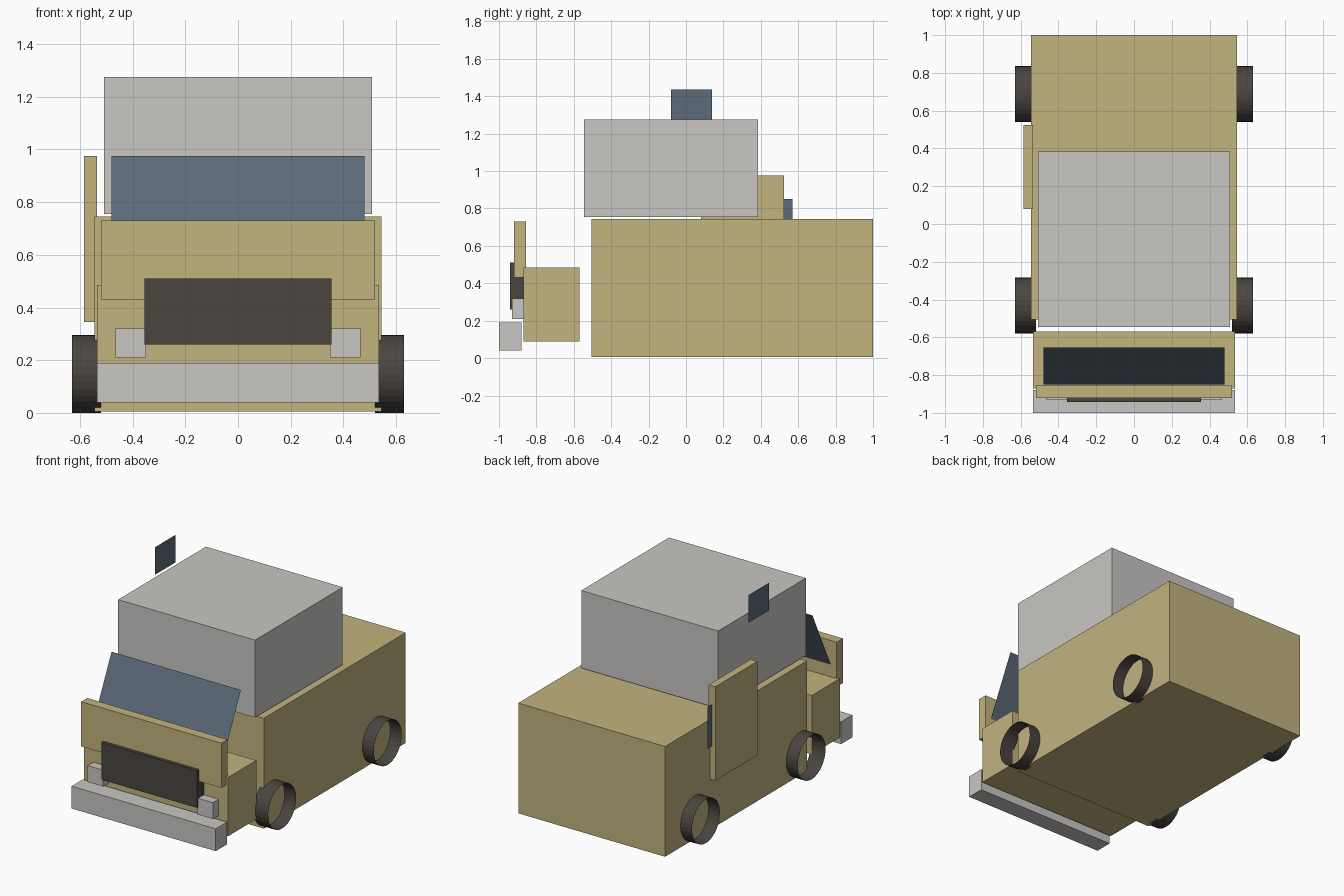
import bpy
import bmesh
from math import radians
from mathutils import Matrix, Vector

cube = bpy.data.objects.get("Cube")
if cube:
    bpy.data.objects.remove(cube, do_unlink=True)


def material(name, rgb):
    """Flat material from 0-255 display values, stored as linear."""
    lin = []
    for v in rgb:
        c = v / 255
        lin.append(c / 12.92 if c <= 0.04045 else ((c + 0.055) / 1.055) ** 2.4)
    mat = bpy.data.materials.new(name)
    mat.use_nodes = True
    mat.diffuse_color = (*lin, 1)
    mat.node_tree.nodes["Principled BSDF"].inputs["Base Color"].default_value = (*lin, 1)
    return mat


SAND = material("sand paint", (194, 179, 126))
GREY = material("light grey", (200, 199, 195))
DARK = material("dark rubber", (74, 69, 64))
GLASS = material("blue grey glass", (92, 107, 120))


def add_object(name, bm, mat):
    mesh = bpy.data.meshes.new(name)
    bm.to_mesh(mesh)
    bm.free()
    mesh.materials.append(mat)
    obj = bpy.data.objects.new(name, mesh)
    bpy.context.collection.objects.link(obj)
    return obj


def box(name, mat, x, y, z):
    """Box from its (min, max) range on each axis."""
    lo, hi = (Vector(c) for c in zip(x, y, z))
    bm = bmesh.new()
    bmesh.ops.create_cube(bm, size=1)
    bmesh.ops.scale(bm, vec=hi - lo, verts=bm.verts)
    bmesh.ops.translate(bm, vec=(lo + hi) / 2, verts=bm.verts)
    return add_object(name, bm, mat)


def pane(name, corners):
    """Single sheet of glass."""
    bm = bmesh.new()
    bm.faces.new([bm.verts.new(c) for c in corners])
    return add_object(name, bm, GLASS)


def side_pane(name, x, y, z):
    return pane(name, [(x, y[0], z[0]), (x, y[0], z[1]),
                       (x, y[1], z[1]), (x, y[1], z[0])])


def wheel(name, x, y, radius=0.148, width=0.11):
    """Open tyre band with its axle along x."""
    bm = bmesh.new()
    bmesh.ops.create_cone(bm, cap_ends=False, segments=32,
                          radius1=radius, radius2=radius, depth=width)
    bm.transform(Matrix.Translation((x, y, radius)) @ Matrix.Rotation(radians(90), 4, "Y"))
    return add_object(name, bm, DARK)


# Body, nose and cabin
box("rear_body", SAND, (-0.545, 0.545), (-0.505, 1), (0.005, 0.745))
box("nose", SAND, (-0.535, 0.535), (-0.87, -0.57), (0.09, 0.485))
box("front_panel", SAND, (-0.52, 0.52), (-0.92, -0.855), (0.43, 0.73))
box("cabin_top", GREY, (-0.508, 0.508), (-0.545, 0.385), (0.755, 1.275))
box("side_door", SAND, (-0.585, -0.535), (0.08, 0.525), (0.345, 0.975))

# Front fittings
box("grille", DARK, (-0.355, 0.355), (-0.942, -0.868), (0.26, 0.51))
box("bumper", GREY, (-0.535, 0.535), (-1, -0.88), (0.04, 0.19))

# Headlights and wheels on both sides
for side, s in (("left", 1), ("right", -1)):
    box(side + "_headlight", GREY, sorted((s * 0.35, s * 0.465)), (-0.93, -0.868), (0.21, 0.32))
    wheel(side + "_front_wheel", s * 0.575, -0.432)
    wheel(side + "_rear_wheel", s * 0.575, 0.688)

# Glass sheets
pane("windshield", [(-0.48, -0.85, 0.57), (0.48, -0.85, 0.57),
                    (0.48, -0.655, 0.975), (-0.48, -0.655, 0.975)])
side_pane("upper_side_pane", -0.56, (-0.08, 0.138), (1.25, 1.435))
side_pane("door_window", -0.56, (0.3, 0.57), (0.57, 0.85))
